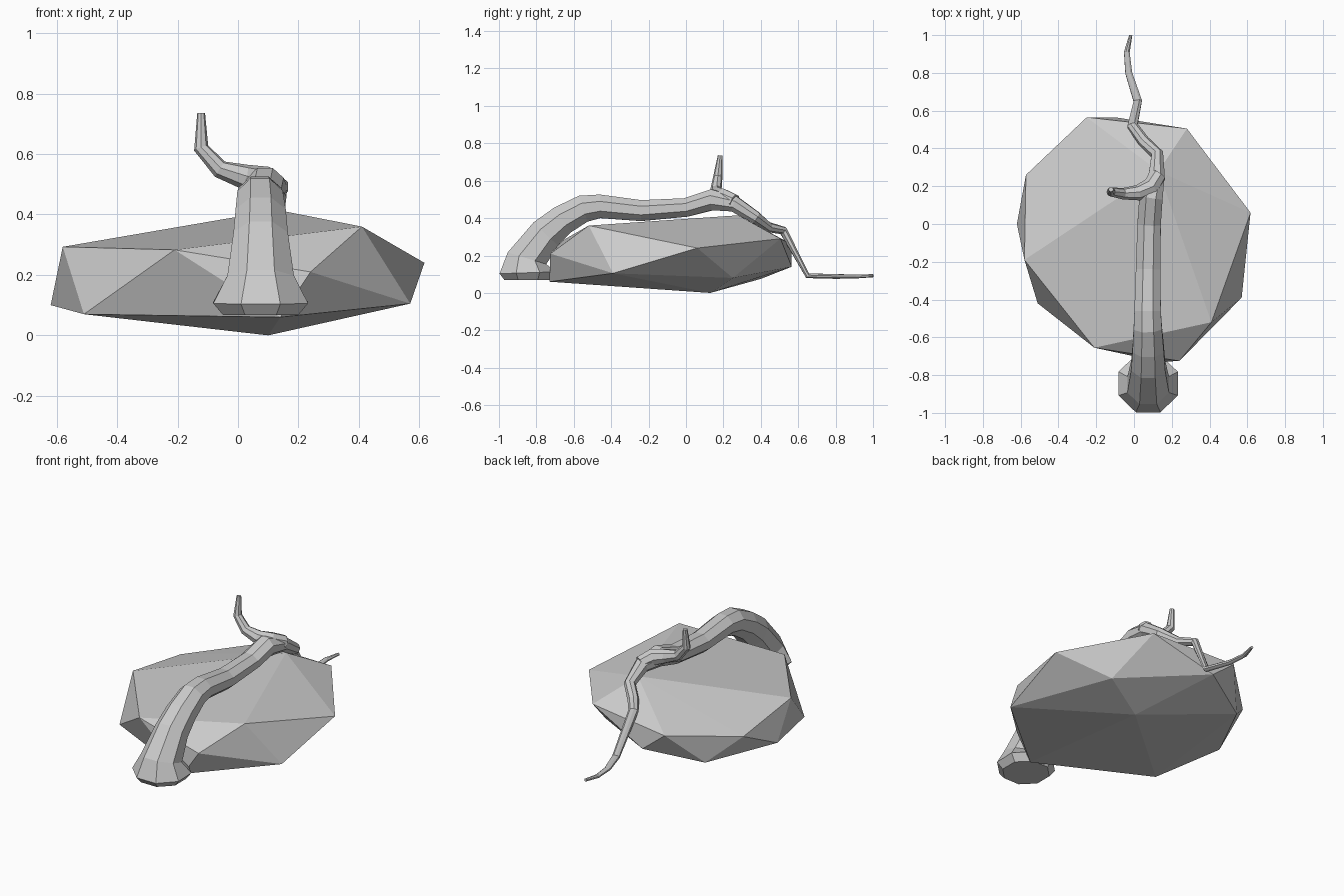
import bpy, bmesh, math
from mathutils import Vector


def finish(bm, name):
    bmesh.ops.recalc_face_normals(bm, faces=bm.faces)
    me = bpy.data.meshes.new(name)
    bm.to_mesh(me)
    bm.free()
    ob = bpy.data.objects.new(name, me)
    bpy.context.collection.objects.link(ob)
    return ob


def limb(name, path, sides):
    """Faceted tube through (x, y, z, half height, half width) points; width is optional."""
    bm = bmesh.new()
    pts = [Vector(p[:3]) for p in path]
    grow = 1 / math.cos(math.pi / sides)
    rings, side = [], None
    for i, p in enumerate(pts):
        a = (p - pts[i - 1]).normalized() if i > 0 else Vector()
        b = (pts[i + 1] - p).normalized() if i < len(pts) - 1 else Vector()
        t = (a + b).normalized()
        if side is None:
            side = Vector((1, 0, 0)) if abs(t.x) < 0.8 else Vector((0, 1, 0))
        side = (side - t * side.dot(t)).normalized()
        up = t.cross(side)
        high, wide = path[i][3] * grow, path[i][-1] * grow
        ring = []
        for k in range(sides):
            ang = 2 * math.pi * (k + 0.5) / sides
            ring.append(bm.verts.new(
                p + side * math.cos(ang) * wide + up * math.sin(ang) * high))
        rings.append(ring)
    for r0, r1 in zip(rings, rings[1:]):
        for k in range(sides):
            j = (k + 1) % sides
            bm.faces.new((r0[k], r0[j], r1[j], r1[k]))
    bm.faces.new(rings[0])
    bm.faces.new(rings[-1])
    return finish(bm, name)


# Boulder: convex hull of a few corner points
corners = [
    (0.41, -0.52, 0.36), (0.57, -0.39, 0.105), (0.617, 0.06, 0.24),
    (0.24, -0.725, 0.21), (0.14, -0.73, 0.06), (-0.21, -0.655, 0.283),
    (-0.51, -0.42, 0.07), (-0.58, -0.19, 0.293), (-0.62, 0.0, 0.10),
    (-0.572, 0.26, 0.225), (-0.25, 0.565, 0.26), (-0.10, 0.565, 0.14),
    (0.28, 0.505, 0.29), (0.37, 0.25, 0.08), (0.10, 0.13, 0.0),
    (0.13, 0.28, 0.415), (-0.41, 0.40, 0.075),
]
bm = bmesh.new()
for c in corners:
    bm.verts.new(c)
bmesh.ops.convex_hull(bm, input=bm.verts)
finish(bm, "boulder")

# Trunk: flared foot, arching over the boulder, thinning to a trailing tip
limb("trunk", [
    (0.075, -0.845, 0.068, 0.125), (0.075, -0.845, 0.108, 0.152, 0.157),
    (0.075, -0.85, 0.185, 0.108, 0.11), (0.075, -0.75, 0.315, 0.09),
    (0.075, -0.66, 0.39, 0.08, 0.083), (0.073, -0.55, 0.45, 0.073, 0.075),
    (0.072, -0.46, 0.463, 0.063, 0.07), (0.075, -0.24, 0.44, 0.056, 0.065),
    (0.08, 0.0, 0.457, 0.050, 0.062), (0.09, 0.14, 0.498, 0.056, 0.062),
    (0.12, 0.26, 0.475, 0.042), (0.122, 0.37, 0.405, 0.032),
    (0.05, 0.44, 0.352, 0.025, 0.03), (-0.008, 0.52, 0.333, 0.022, 0.028),
    (0.02, 0.65, 0.092, 0.014, 0.022), (-0.028, 0.80, 0.088, 0.012, 0.018),
    (-0.038, 0.91, 0.088, 0.01, 0.015), (-0.017, 1.0, 0.092, 0.008),
], 8)

# Side branch rising from the crest
limb("branch", [
    (0.13, 0.26, 0.485, 0.04), (0.09, 0.195, 0.51, 0.046),
    (0.02, 0.165, 0.525, 0.038), (-0.06, 0.16, 0.55, 0.028),
    (-0.122, 0.17, 0.62, 0.023), (-0.122, 0.183, 0.735, 0.012),
], 8)
